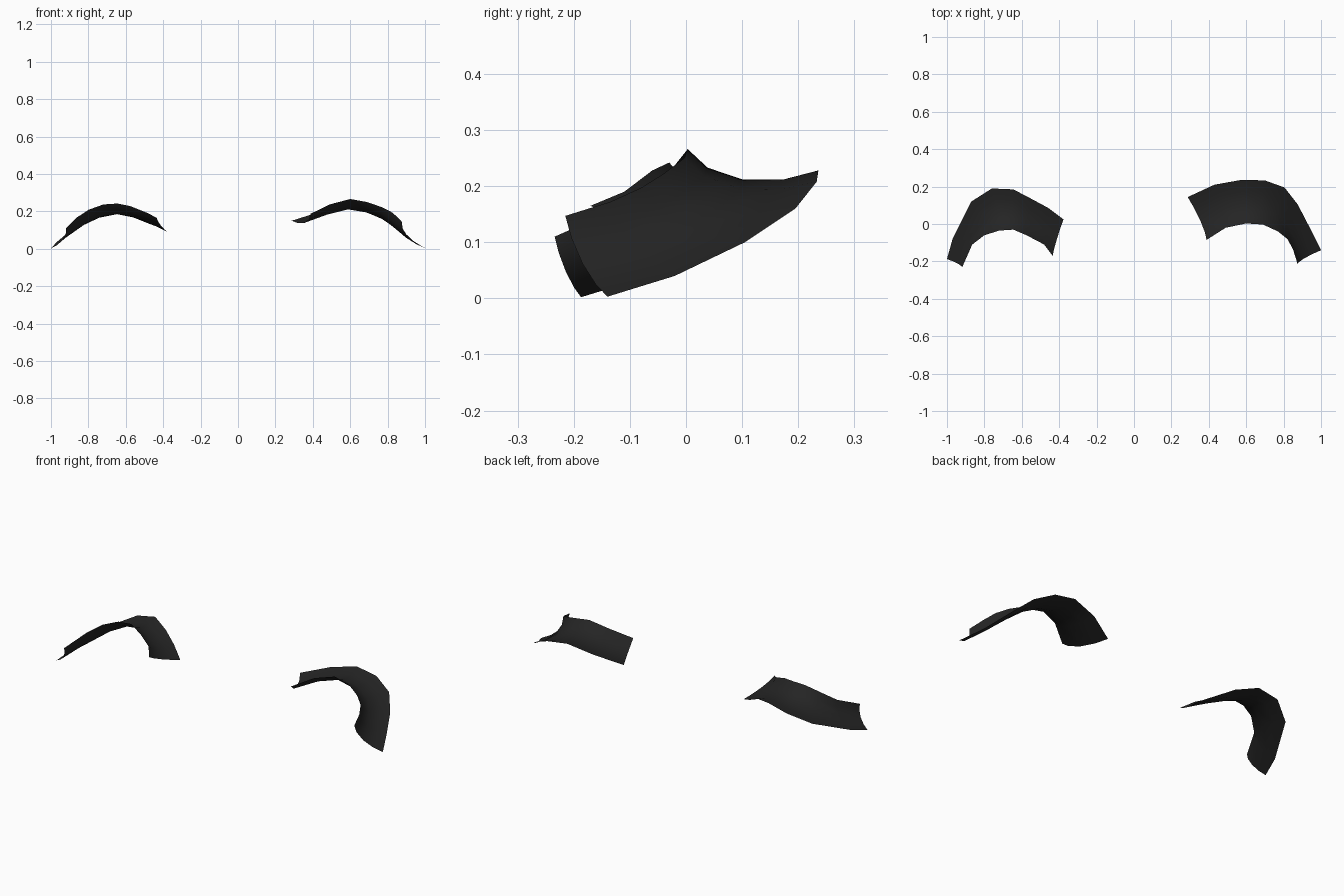
import bpy
from mathutils import Vector

if "Cube" in bpy.data.objects:
    bpy.data.objects.remove(bpy.data.objects["Cube"])

mat = bpy.data.materials.new("charcoal black")
mat.diffuse_color = (0.018, 0.018, 0.018, 1)
mat.use_nodes = True
mat.node_tree.nodes["Principled BSDF"].inputs["Base Color"].default_value = mat.diffuse_color

# Stations along each strip, from outer tip to inner end (front edge, back edge)
RIGHT_FRONT = [(.875, -.215, .147), (.85, -.135, .172), (.82, -.08, .197), (.77, -.04, .222),
               (.69, -.003, .25), (.60, .003, .266), (.49, -.02, .237), (.388, -.085, .187)]
RIGHT_BACK = [(1.0, -.14, .003), (.94, -.02, .04), (.875, .105, .10), (.805, .195, .16),
              (.70, .233, .208), (.575, .236, .228), (.43, .21, .195), (.287, .144, .15)]
LEFT_FRONT = [(-.92, -.234, .11), (-.865, -.11, .165), (-.80, -.06, .208), (-.72, -.035, .237),
              (-.645, -.03, .242), (-.575, -.06, .228), (-.48, -.11, .19), (-.435, -.17, .165)]
LEFT_BACK = [(-1.0, -.187, .002), (-.97, -.08, .035), (-.87, .12, .12), (-.76, .19, .175),
             (-.645, .185, .20), (-.54, .13, .175), (-.457, .085, .13), (-.377, .025, .09)]

# Cross-section: position across the strip and hollow depth
SECTION = [(0, 0), (.17, .027), (.45, .038), (.75, .026), (1, 0)]


def brow(name, front, back, depth):
    front, back = [Vector(p) for p in front], [Vector(p) for p in back]
    n, verts, faces = len(front), [], []
    for i in range(n):
        a, b = max(i - 1, 0), min(i + 1, n - 1)
        tangent = (front[b] + back[b]) - (front[a] + back[a])
        normal = tangent.cross(back[i] - front[i]).normalized()
        if normal.z < 0:
            normal.negate()
        for t, sag in SECTION:
            verts.append(front[i].lerp(back[i], t) - normal * sag * depth[i])
    w = len(SECTION)
    up = front[0].x < 0
    for i in range(n - 1):
        for j in range(w - 1):
            f = (i * w + j, i * w + j + 1, (i + 1) * w + j + 1, (i + 1) * w + j)
            faces.append(f[::-1] if up else f)
    me = bpy.data.meshes.new(name)
    me.from_pydata(verts, [], faces)
    if sum(p.normal.z for p in me.polygons) < 0:
        me.flip_normals()
    for p in me.polygons:
        p.use_smooth = True
    me.materials.append(mat)
    bpy.context.collection.objects.link(bpy.data.objects.new(name, me))


# Two arched, hollowed brow strips
brow("right_brow", RIGHT_FRONT, RIGHT_BACK, [.8, .9, 1, 1, 1, 1, 1, .9])
brow("left_brow", LEFT_FRONT, LEFT_BACK, [.6, .8, 1, 1, 1, .9, .6, .2])
